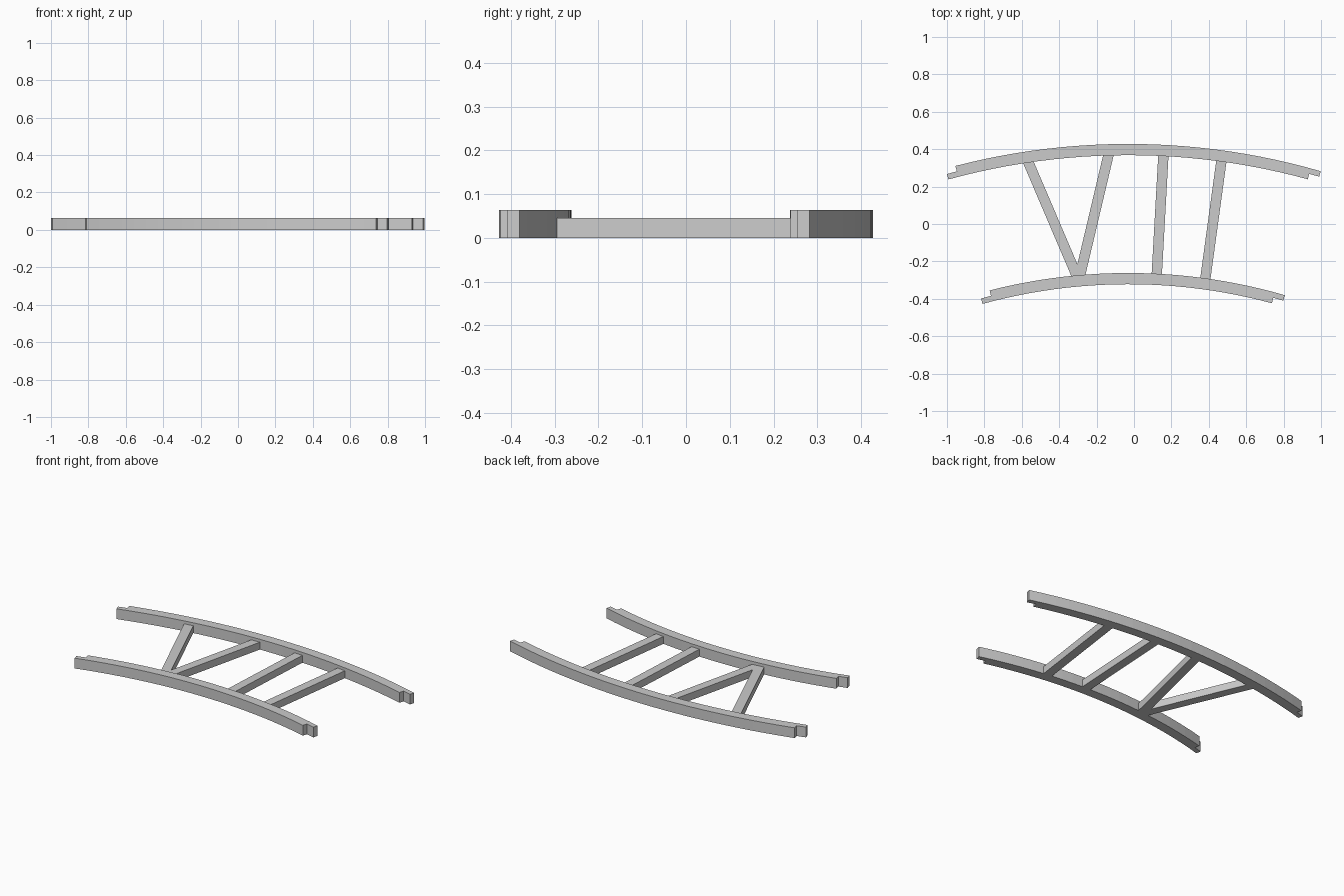
import bpy
import bmesh
from math import sin, cos
from mathutils import Vector

if "Cube" in bpy.data.objects:
    bpy.data.objects.remove(bpy.data.objects["Cube"], do_unlink=True)

CENTRE = Vector((-0.03, -3.267))   # shared centre of both curved rails
RAIL_WIDTH = 0.06
RAIL_HEIGHT = 0.063
RUNG_WIDTH = 0.055
RUNG_HEIGHT = 0.045
STEPS = 24

grey = bpy.data.materials.new("plain grey")
grey.use_nodes = True
colour = (0.6, 0.6, 0.6, 1)
grey.diffuse_color = colour
grey.node_tree.nodes["Principled BSDF"].inputs["Base Color"].default_value = colour


def extrude_outline(name, outline, height):
    """Raise a flat outline from the ground into a solid."""
    bm = bmesh.new()
    face = bm.faces.new([bm.verts.new((x, y, 0)) for x, y in outline])
    top = bmesh.ops.extrude_face_region(bm, geom=[face])["geom"]
    bmesh.ops.translate(bm, vec=(0, 0, height),
                        verts=[v for v in top if isinstance(v, bmesh.types.BMVert)])
    bmesh.ops.recalc_face_normals(bm, faces=bm.faces)
    mesh = bpy.data.meshes.new(name)
    bm.to_mesh(mesh)
    bm.free()
    mesh.materials.append(grey)
    obj = bpy.data.objects.new(name, mesh)
    bpy.context.collection.objects.link(obj)
    return obj


def arc(radius, start, end, steps):
    angles = [start + (end - start) * i / steps for i in range(steps + 1)]
    return [(CENTRE.x + radius * sin(a), CENTRE.y + radius * cos(a)) for a in angles]


def curved_rail(name, outer):
    """Arc-shaped rail with half-lap tongues at opposite sides of its ends."""
    inner = outer - RAIL_WIDTH
    middle = outer - RAIL_WIDTH / 2
    lap = 0.055 / middle
    left, right = -0.268, 0.282
    outline = arc(outer, left + lap, right, STEPS)
    outline += arc(middle, right, right - lap, 1)
    outline += arc(inner, right - lap, left, STEPS)
    outline += arc(middle, left, left + lap, 1)
    extrude_outline(name, outline, RAIL_HEIGHT)


def rung(name, back, front):
    """Straight bar whose ends are set slightly into the rails."""
    back, front = Vector(back), Vector(front)
    along = (back - front).normalized()
    side = Vector((-along.y, along.x)) * RUNG_WIDTH / 2
    back, front = back + along * 0.012, front - along * 0.012
    extrude_outline(name, [back + side, back - side, front - side, front + side],
                    RUNG_HEIGHT)


curved_rail("back_rail", 3.695)
curved_rail("front_rail", 3.005)

# Two bars meeting in a V, then two nearly straight crossbars
rung("right_diagonal", (-0.565, 0.33), (-0.308, -0.272))
rung("right_crossbar", (-0.137, 0.367), (-0.287, -0.268))
rung("middle_crossbar", (0.157, 0.365), (0.122, -0.265))
rung("left_crossbar", (0.467, 0.335), (0.382, -0.288))
